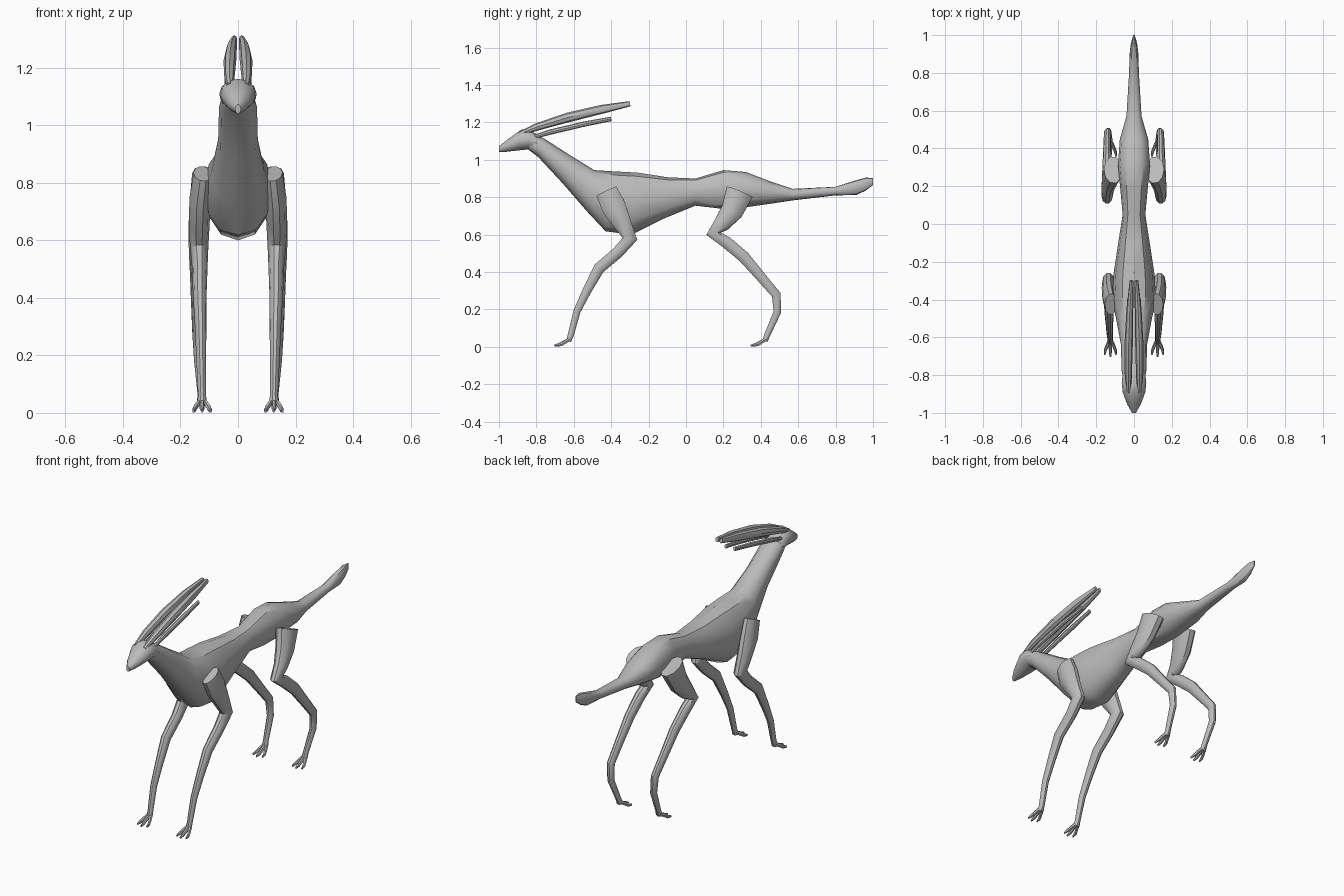
import bpy
import math
from mathutils import Vector

grey = bpy.data.materials.new("plain grey")
grey.diffuse_color = (0.5, 0.5, 0.5, 1)


def loft(name, rings):
    """Skin a closed tube over a list of equal-sized rings."""
    n = len(rings[0])
    verts = [p for ring in rings for p in ring]
    faces = []
    for i in range(len(rings) - 1):
        for j in range(n):
            k = (j + 1) % n
            faces.append((i * n + j, i * n + k, (i + 1) * n + k, (i + 1) * n + j))
    faces.append(tuple(reversed(range(n))))
    faces.append(tuple(range(len(verts) - n, len(verts))))
    mesh = bpy.data.meshes.new(name)
    mesh.from_pydata(verts, [], faces)
    mesh.materials.append(grey)
    obj = bpy.data.objects.new(name, mesh)
    bpy.context.collection.objects.link(obj)
    # consistent outward normals, soft shading
    bpy.ops.object.select_all(action='DESELECT')
    obj.select_set(True)
    bpy.context.view_layer.objects.active = obj
    bpy.ops.object.mode_set(mode='EDIT')
    bpy.ops.mesh.select_all(action='SELECT')
    bpy.ops.mesh.normals_make_consistent(inside=False)
    bpy.ops.object.mode_set(mode='OBJECT')
    bpy.ops.object.shade_smooth_by_angle(angle=math.radians(35))
    return obj


def spread(v, p):
    return math.copysign(abs(v) ** p, v)


def trunk(name, sections, sides=12, power=0.9):
    """Sections: top y, top z, bottom y, bottom z, half width."""
    rings = []
    for ty, tz, by, bz, w in sections:
        top, bottom = Vector((0, ty, tz)), Vector((0, by, bz))
        mid, up = (top + bottom) / 2, (top - bottom) / 2
        ring = []
        for i in range(sides):
            a = 2 * math.pi * i / sides
            ring.append(mid + up * spread(math.cos(a), power)
                        + Vector((w * spread(math.sin(a), power), 0, 0)))
        rings.append(ring)
    return loft(name, rings)


def limb(name, path, sides=10):
    """Path: x, y, z, radius across x, radius in the side plane."""
    pts = [Vector(p[:3]) for p in path]
    rings = []
    for i, p in enumerate(path):
        d = Vector()
        if i > 0:
            d += (pts[i] - pts[i - 1]).normalized()
        if i < len(pts) - 1:
            d += (pts[i + 1] - pts[i]).normalized()
        d.normalize()
        n = d.cross(Vector((1, 0, 0))).normalized()
        x = n.cross(d)
        rings.append([pts[i] + x * (p[3] * math.cos(2 * math.pi * j / sides))
                      + n * (p[4] * math.sin(2 * math.pi * j / sides))
                      for j in range(sides)])
    return loft(name, rings)


def pair(name, path, sides=10):
    for side, s in (("right", 1), ("left", -1)):
        limb(side + "_" + name, [(p[0] * s,) + tuple(p[1:]) for p in path], sides)


# Neck, torso and tail
trunk("body", [
    (-.84, 1.150, -.85, 1.060, .052),
    (-.76, 1.115, -.79, 1.015, .066),
    (-.62, 1.025, -.66, .875, .069),
    (-.49, .945, -.53, .725, .093),
    (-.38, .938, -.43, .618, .116),
    (-.26, .932, -.29, .600, .110),
    (-.10, .907, -.12, .685, .085),
    (.05, .900, .05, .755, .060),
    (.20, .945, .18, .740, .073),
    (.32, .935, .31, .745, .085),
    (.45, .885, .45, .765, .075),
    (.57, .845, .57, .783, .040),
    (.80, .856, .80, .810, .026),
    (.90, .888, .91, .812, .023),
    (.96, .905, .96, .835, .016),
    (1.0, .903, 1.0, .865, .004)])

# Pointed head
trunk("head", [
    (-1.0, 1.073, -1.0, 1.041, .010),
    (-.95, 1.112, -.96, 1.043, .036),
    (-.88, 1.162, -.90, 1.050, .060),
    (-.84, 1.162, -.84, 1.056, .065),
    (-.78, 1.126, -.81, 1.050, .060)], power=1.0)

# Swept horns, with a thinner pair beneath
pair("upper_horn", [
    (.028, -.89, 1.138, .012, .012),
    (.030, -.80, 1.175, .019, .020),
    (.028, -.63, 1.227, .022, .026),
    (.022, -.45, 1.270, .018, .024),
    (.013, -.30, 1.300, .010, .014)], 8)
pair("lower_horn", [
    (.036, -.84, 1.115, .008, .010),
    (.036, -.72, 1.150, .011, .014),
    (.034, -.55, 1.190, .012, .014),
    (.028, -.40, 1.219, .008, .012)], 8)

# Front legs
pair("front_leg", [
    (.122, -.425, .832, .033, .062),
    (.132, -.385, .745, .037, .068),
    (.135, -.335, .650, .036, .048),
    (.135, -.300, .578, .032, .042),
    (.133, -.365, .505, .027, .033),
    (.133, -.465, .420, .024, .032),
    (.130, -.530, .300, .020, .025),
    (.128, -.583, .190, .017, .020),
    (.125, -.617, .060, .014, .017),
    (.125, -.628, .030, .018, .014)])

# Hind legs
pair("hind_leg", [
    (.110, .287, .828, .050, .078),
    (.125, .245, .725, .044, .063),
    (.138, .190, .655, .034, .046),
    (.142, .147, .605, .030, .040),
    (.144, .215, .560, .027, .034),
    (.143, .310, .480, .024, .033),
    (.142, .400, .375, .021, .028),
    (.140, .483, .278, .019, .026),
    (.136, .488, .185, .017, .021),
    (.127, .435, .065, .014, .017),
    (.125, .422, .032, .018, .014)])

# Three spread toes on each foot
for foot, y in (("front", -.622), ("hind", .428)):
    for label, dx in (("inner", -1), ("middle", 0), ("outer", 1)):
        reach = 0 if dx == 0 else .012
        pair(foot + "_" + label + "_toe", [
            (.125 + dx * .008, y, .040, .009, .011),
            (.125 + dx * .020, y - .034 + reach * .5, .024, .009, .010),
            (.125 + dx * .026, y - .056 + reach, .013, .008, .010),
            (.125 + dx * .030, y - .082 + reach, .006, .004, .006)], 6)
